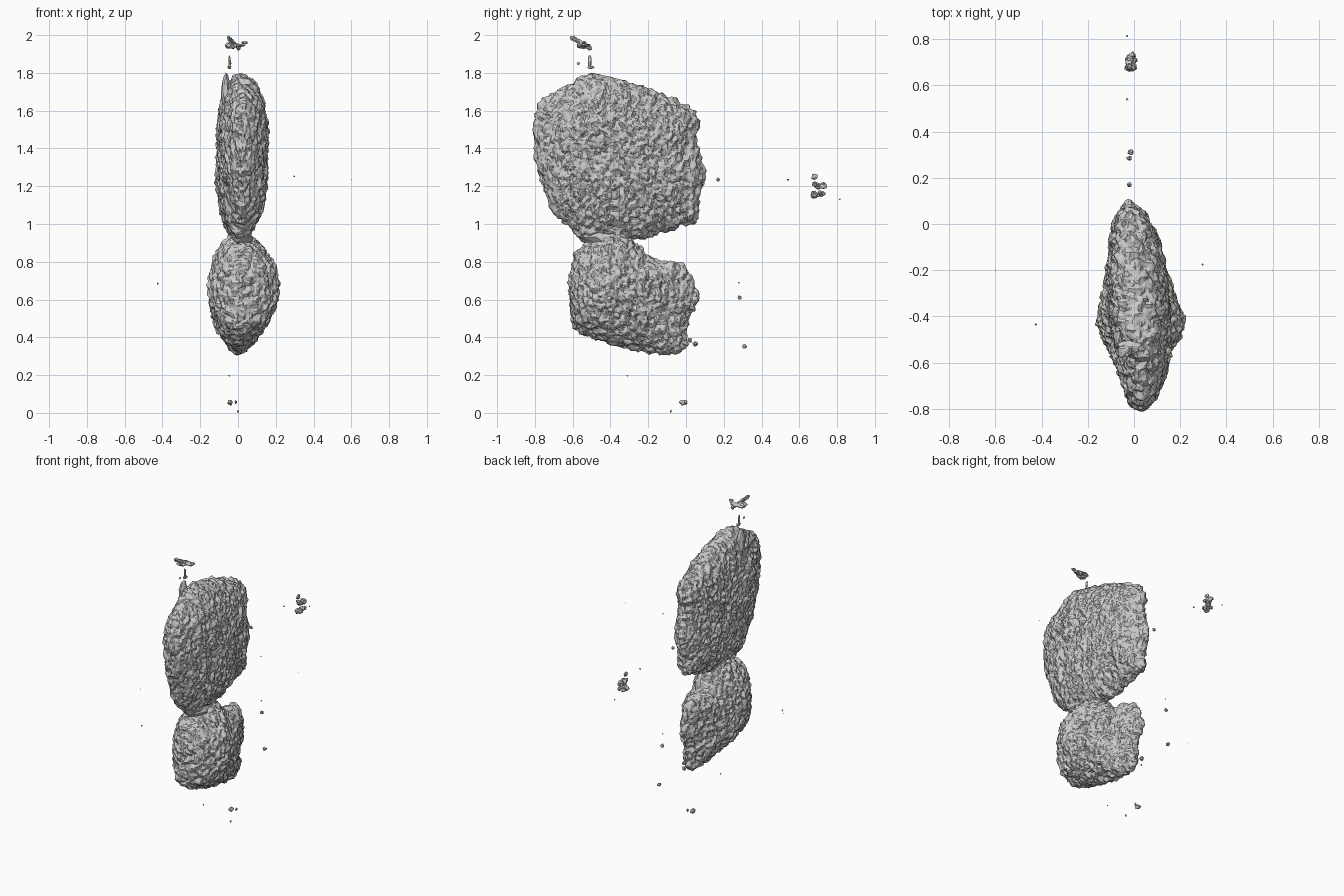
import bpy, bmesh, math, random
from mathutils import Vector, noise

if "Cube" in bpy.data.objects:
    bpy.data.objects.remove(bpy.data.objects["Cube"])

random.seed(4)


def catmull(pts, steps):
    """Closed smooth curve through 2D points."""
    out, n = [], len(pts)
    for i in range(n):
        a, b, c, d = (Vector(pts[(i + k - 1) % n]) for k in range(4))
        for j in range(steps):
            t = j / steps
            out.append(0.5 * (2 * b + (c - a) * t + (2 * a - 5 * b + 4 * c - d) * t * t
                              + (3 * b - a - 3 * c + d) * t ** 3))
    return out


def finish(bm, name):
    bmesh.ops.recalc_face_normals(bm, faces=bm.faces)
    mesh = bpy.data.meshes.new(name)
    bm.to_mesh(mesh)
    bm.free()
    obj = bpy.data.objects.new(name, mesh)
    bpy.context.collection.objects.link(obj)
    return obj


def lens(name, outline, centre, left, right, slope, power, blunt=0, taper=0, rings=44, steps=11):
    """Rough lens: side outline in (y, z), swelling to x = left and x = right.
    blunt fattens the top, taper thins the rear."""
    rim = catmull(outline, steps)
    mid = Vector(centre)
    bm = bmesh.new()

    def point(p, s, depth):
        arm = p - mid
        q = mid + arm * s
        up = max(0.0, arm.normalized().y) ** 2
        swell = max(0.0, 1 - s ** (power * (1 + blunt * up))) ** 0.6
        swell *= 1 - taper * max(0.0, q.x - mid.x)
        return bm.verts.new((-slope * (q.x - mid.x) + depth * swell, q.x, q.y))

    edge = [point(p, 1, 0) for p in rim]
    n = len(rim)
    for depth in (left, right):
        prev = edge
        for r in range(1, rings):
            s = 1 - (r / rings) ** 1.35
            ring = [point(p, s, depth) for p in rim]
            for i in range(n):
                k = (i + 1) % n
                bm.faces.new((prev[i], prev[k], ring[k], ring[i]))
            prev = ring
        tip = point(mid, 0, depth)
        for i in range(n):
            bm.faces.new((prev[i], prev[(i + 1) % n], tip))
    bmesh.ops.recalc_face_normals(bm, faces=bm.faces)
    bm.normal_update()
    # pitted surface with streaks running up and down
    for v in bm.verts:
        p = v.co.copy()
        streak = noise.noise(Vector((p.x * 12, p.y * 24, p.z * 3)))
        pit = noise.noise(Vector((p.x * 30, p.y * 44, p.z * 34)))
        lump = noise.noise(p * 8)
        v.co += v.normal * (0.011 * streak + 0.017 * pit + 0.006 * lump)
        v.co += noise.noise_vector(p * 60) * 0.006
    bmesh.ops.triangulate(bm, faces=bm.faces)
    return finish(bm, name)


def crumbs(name, lumps):
    """Loose fragments: each lump is centre and half sizes."""
    bm = bmesh.new()
    for c, size in lumps:
        made = bmesh.ops.create_icosphere(bm, subdivisions=2, radius=1)["verts"]
        for v in made:
            k = 1 + 0.5 * noise.noise(v.co * 2.2 + Vector(c) * 40)
            v.co = Vector(c) + Vector(a * b * k for a, b in zip(v.co, size))
    return finish(bm, name)


def scatter(lo, hi, count, size):
    return [([random.uniform(a, b) for a, b in zip(lo, hi)],
             [size * random.uniform(0.5, 1.4) for _ in range(3)]) for _ in range(count)]


# large upper mass
lens("upper_mass",
     [(-.5, 1.79), (-.64, 1.73), (-.77, 1.64), (-.81, 1.5), (-.79, 1.28), (-.72, 1.1),
      (-.61, .97), (-.5, .91), (-.3, .91), (-.15, .94), (-.02, .99), (.06, 1.01),
      (.07, 1.13), (.10, 1.25), (.06, 1.43), (.06, 1.57), (-.04, 1.65), (-.2, 1.72), (-.35, 1.76)],
     (-.35, 1.36), -.105, .148, .06, 2.6, blunt=.5)

# thin upright ridge on the left of the upper mass
crumbs("upper_ridge", [((-.065, -.5, 1.68), (.022, .04, .125))])

# smaller lower mass, thinning to the rear
lens("lower_mass",
     [(-.42, .95), (-.55, .88), (-.61, .76), (-.62, .6), (-.59, .45), (-.45, .38),
      (-.25, .33), (-.06, .31), (0, .35), (.01, .48), (.06, .58), (.04, .71),
      (-.02, .78), (-.18, .82), (-.25, .89), (-.32, .95)],
     (-.41, .65), -.155, .21, .03, 2.1, taper=1.1)

# narrow neck between the masses
crumbs("neck", [((.02, -.43, .93), (.055, .13, .05))])

# fragments above, with a thin trail down to the upper mass
top = [((-.05 + .006 * i, -.6 + .01 * i, 1.985 - .006 * i), (.01, .014, .012)) for i in range(10)]
top += [((-.02, -.53, 1.945), (.055, .025, .01)), ((-.04, -.55, 1.945), (.035, .03, .018)),
        ((.035, -.54, 1.96), (.015, .012, .008)),
        ((-.045, -.51, 1.86), (.006, .01, .035)), ((-.045, -.505, 1.83), (.01, .018, .008)),
        ((-.04, -.57, 1.85), (.004, .008, .008))]
crumbs("top_fragments", top)

# fragments behind
back = scatter((-.025, .67, 1.15), (0, .74, 1.165), 9, .014)
back += scatter((-.025, .67, 1.2), (0, .73, 1.22), 9, .014)
back += [((-.02, .68, 1.25), (.01, .016, .015))]
crumbs("back_fragments", back)

# fragments below
crumbs("bottom_fragments", [((-.042, -.015, .055), (.014, .022, .014)),
                            ((-.012, 0, .058), (.006, .008, .01)),
                            ((0, -.08, .008), (.005, .005, .008)),
                            ((-.045, -.31, .197), (.004, .004, .004))])

# stray specks
specks = [(-.02, .17, 1.235, .01), (-.03, .54, 1.235, .005), (-.03, .815, 1.13, .004),
          (-.015, .31, .352, .012), (-.02, .285, .61, .011), (-.02, .28, .69, .004),
          (-.02, .05, .365, .013), (0, .02, .385, .012), (-.425, -.435, .685, .005),
          (.297, -.175, 1.253, .004), (.6, -.2, 1.235, .002), (-.6, -.2, .8, .002)]
crumbs("specks", [(s[:3], (s[3],) * 3) for s in specks])
